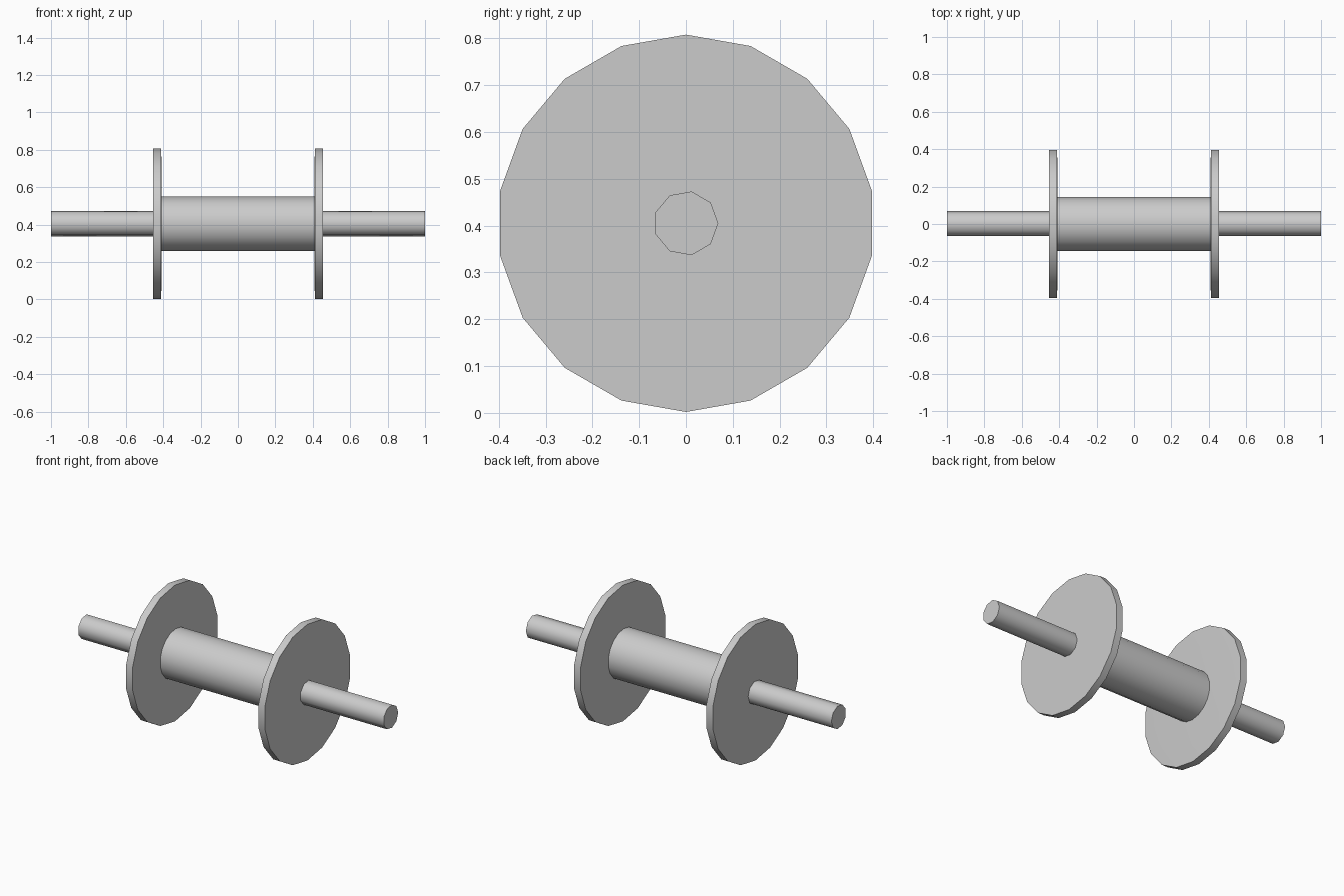
import bpy
import bmesh
import math
from mathutils import Matrix

cube = bpy.data.objects.get("Cube")
if cube:
    bpy.data.objects.remove(cube)

AXIS_Z = 0.405

grey = bpy.data.materials.new("plain grey")
grey.use_nodes = True
colour = (0.6, 0.6, 0.6, 1)
grey.diffuse_color = colour
grey.node_tree.nodes["Principled BSDF"].inputs["Base Color"].default_value = colour


def lathe(name, profile, sides, start):
    """Closed solid turned about the x axis from (x, radius) rings."""
    bm = bmesh.new()
    rings = []
    for x, r in profile:
        angles = [start + math.tau * i / sides for i in range(sides)]
        rings.append([bm.verts.new((x, r * math.cos(a), r * math.sin(a))) for a in angles])
    for a, b in zip(rings, rings[1:]):
        for i in range(sides):
            j = (i + 1) % sides
            bm.faces.new((a[i], a[j], b[j], b[i]))
    bm.faces.new(rings[0])
    bm.faces.new(rings[-1])
    bmesh.ops.recalc_face_normals(bm, faces=bm.faces)
    bm.transform(Matrix.Translation((0, 0, AXIS_Z)))
    mesh = bpy.data.meshes.new(name)
    bm.to_mesh(mesh)
    bm.free()
    mesh.materials.append(grey)
    obj = bpy.data.objects.new(name, mesh)
    bpy.context.collection.objects.link(obj)
    bpy.ops.object.select_all(action="DESELECT")
    obj.select_set(True)
    bpy.context.view_layer.objects.active = obj
    bpy.ops.object.shade_smooth_by_angle(angle=math.radians(45))
    return obj


# Central barrel
lathe("barrel", [(-0.41, 0.146), (0.41, 0.146)], 18, math.pi / 2)

# End flanges, with a very slightly raised inner face, and axle stubs
for side, s in (("left", 1), ("right", -1)):
    lathe(side + "_flange",
          [(s * 0.408, 0.3), (s * 0.412, 0.403), (s * 0.455, 0.403)], 18, math.pi / 2)
    lathe(side + "_axle", [(s * 0.45, 0.069), (s, 0.069)], 9, 0)
